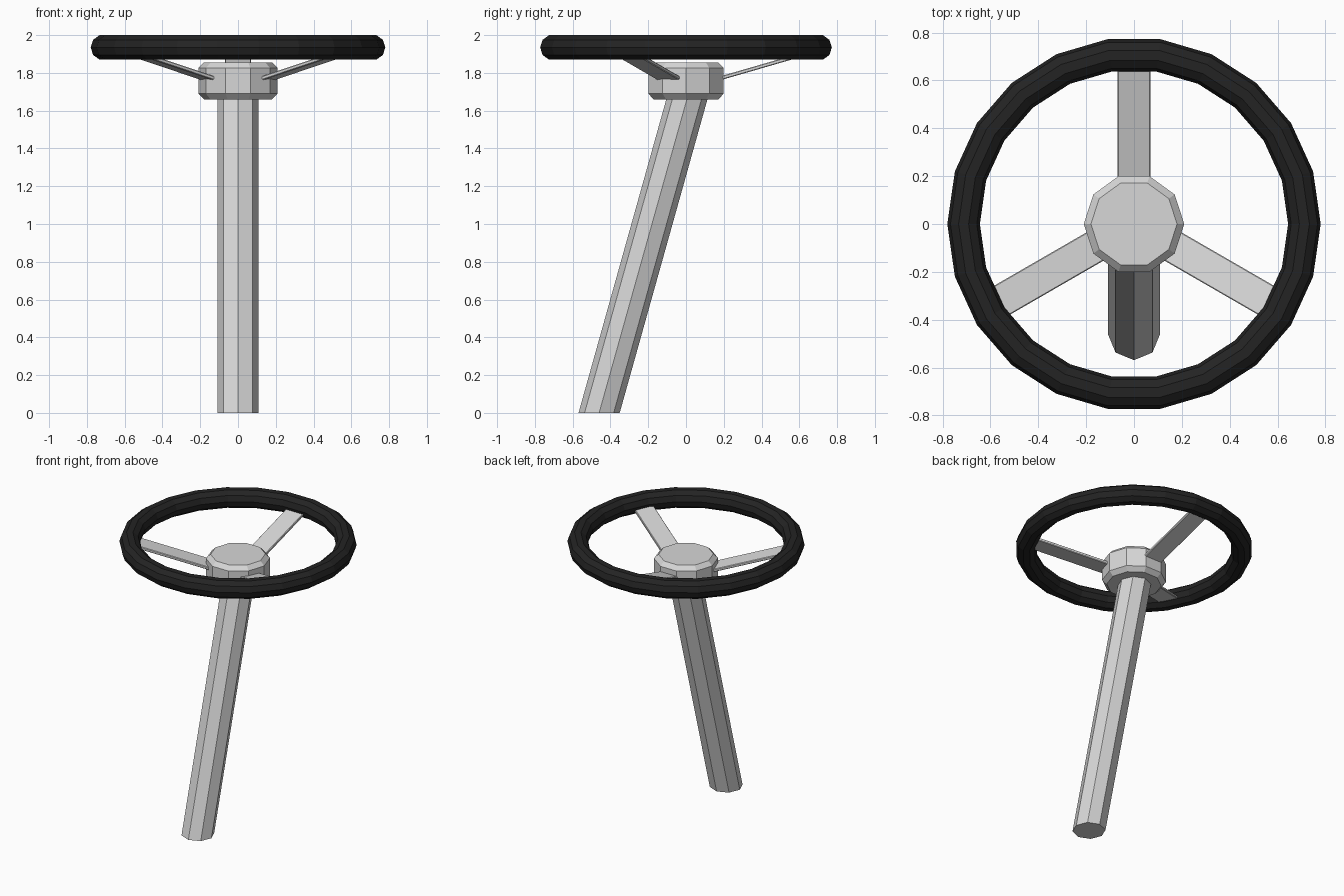
import bpy
import bmesh
from math import cos, sin, pi, atan, radians
from mathutils import Matrix, Vector

cube = bpy.data.objects.get("Cube")
if cube:
    bpy.data.objects.remove(cube, do_unlink=True)


def make_material(name, value):
    mat = bpy.data.materials.new(name)
    colour = (value, value, value, 1)
    mat.use_nodes = True
    mat.diffuse_color = colour
    mat.node_tree.nodes["Principled BSDF"].inputs["Base Color"].default_value = colour
    return mat


metal = make_material("light metal", 0.68)
rubber = make_material("black rubber", 0.017)


def add_object(name, bm, mat):
    bmesh.ops.recalc_face_normals(bm, faces=bm.faces)
    mesh = bpy.data.meshes.new(name)
    bm.to_mesh(mesh)
    bm.free()
    mesh.materials.append(mat)
    obj = bpy.data.objects.new(name, mesh)
    bpy.context.collection.objects.link(obj)
    return obj


def circle(radius, centre, sides):
    """Horizontal polygon with its first corner on +x."""
    return [Vector(centre) + radius * Vector((cos(2 * pi * i / sides), sin(2 * pi * i / sides), 0))
            for i in range(sides)]


def loft(name, rings, mat, closed=False):
    """Join equal rings of points with quads; cap the ends unless closed."""
    bm = bmesh.new()
    loops = [[bm.verts.new(p) for p in ring] for ring in rings]
    pairs = list(zip(loops, loops[1:]))
    if closed:
        pairs.append((loops[-1], loops[0]))
    else:
        bm.faces.new(loops[0])
        bm.faces.new(loops[-1])
    for a, b in pairs:
        for i in range(len(a)):
            j = (i + 1) % len(a)
            bm.faces.new((a[i], a[j], b[j], b[i]))
    return add_object(name, bm, mat)


# Wheel rim: a ten-sided tube around 22 segments
RIM_R, TUBE_R, RIM_Z = 0.712, 0.068, 1.935
tube = [2 * pi * i / 10 for i in range(10)]
loft("wheel_rim",
     [circle(RIM_R + TUBE_R * cos(a), (0, 0, RIM_Z + TUBE_R * sin(a)), 22) for a in tube],
     rubber, closed=True)

# Hub with chamfered top and bottom edges
hub_profile = [(0.18, 1.66), (0.21, 1.69), (0.21, 1.825), (0.18, 1.855)]
loft("hub", [circle(r, (0, 0, z), 10) for r, z in hub_profile], metal)

# Leaning column, cut level at the floor
loft("column", [circle(0.109, (0, y, z), 8) for y, z in ((-0.46, 0), (0.013, 1.69))], metal)

# Three flat spokes rising from the hub into the rim
SLOPE = 0.29
for name, angle in (("back_spoke", 90), ("right_spoke", 210), ("left_spoke", 330)):
    bm = bmesh.new()
    bmesh.ops.create_cube(bm, size=1, matrix=Matrix.Diagonal((0.57, 0.138, 0.02, 1)))
    bmesh.ops.bevel(bm, geom=bm.edges[:], offset=0.004, segments=1, affect='EDGES')
    place = (Matrix.Rotation(radians(angle), 4, 'Z')
             @ Matrix.Translation((0.425, 0, 1.842))
             @ Matrix.Rotation(-atan(SLOPE), 4, 'Y'))
    bmesh.ops.transform(bm, matrix=place, verts=bm.verts)
    add_object(name, bm, metal)
